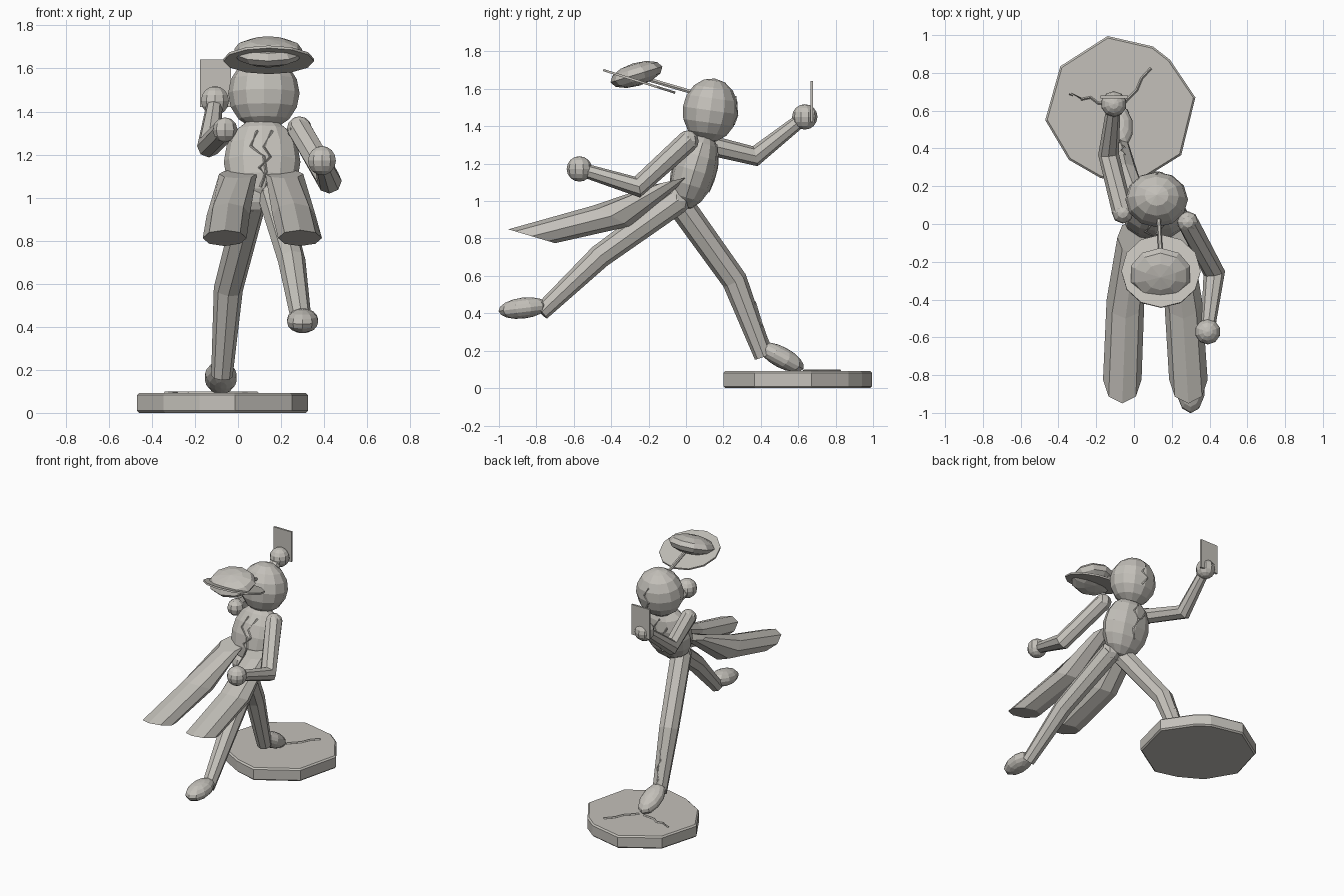
import bpy, bmesh
from math import cos, sin, pi, radians
from mathutils import Vector, Matrix

cube = bpy.data.objects.get("Cube")
if cube:
    bpy.data.objects.remove(cube)

stone = bpy.data.materials.new("warm_grey")
stone.use_nodes = True
stone.diffuse_color = (0.55, 0.53, 0.49, 1)
stone.node_tree.nodes["Principled BSDF"].inputs["Base Color"].default_value = stone.diffuse_color


def finish(name, bm):
    bmesh.ops.recalc_face_normals(bm, faces=bm.faces)
    mesh = bpy.data.meshes.new(name)
    bm.to_mesh(mesh)
    bm.free()
    mesh.materials.append(stone)
    obj = bpy.data.objects.new(name, mesh)
    bpy.context.collection.objects.link(obj)
    return obj


def ellipsoid(name, center, radii, tilt=0, segs=12, rings=8):
    """Faceted ball, tilted about x."""
    bm = bmesh.new()
    bmesh.ops.create_uvsphere(bm, u_segments=segs, v_segments=rings, radius=1)
    bm.transform(Matrix.Translation(center) @ Matrix.Rotation(radians(tilt), 4, 'X')
                 @ Matrix.Diagonal((*radii, 1)))
    return finish(name, bm)


def loft(name, rings):
    """Skin consecutive rings and cap both ends."""
    bm = bmesh.new()
    loops = [[bm.verts.new(p) for p in ring] for ring in rings]
    n = len(loops[0])
    for a, b in zip(loops, loops[1:]):
        for i in range(n):
            j = (i + 1) % n
            bm.faces.new((a[i], a[j], b[j], b[i]))
    bm.faces.new(loops[0])
    bm.faces.new(loops[-1])
    return finish(name, bm)


def tube(name, path, radii, sides=8):
    """Tapered faceted tube with mitred bends."""
    pts = [Vector(p) for p in path]
    rings = []
    for i, p in enumerate(pts):
        d = (pts[min(i + 1, len(pts) - 1)] - pts[max(i - 1, 0)]).normalized()
        ref = Vector((0, 0, 1)) if abs(d.x) > 0.9 else Vector((1, 0, 0))
        u = (ref - d * ref.dot(d)).normalized()
        v = d.cross(u)
        rings.append([p + radii[i] * (u * cos(2 * pi * k / sides) + v * sin(2 * pi * k / sides))
                      for k in range(sides)])
    return loft(name, rings)


def crack(name, surface, side, points):
    """Thin raised vein laid over a surface, seen from -y or +y."""
    path = []
    for x, z in points:
        hit, where, normal, _ = surface.ray_cast(Vector((x, 3 * side, z)), Vector((0, -side, 0)))
        if hit:
            path.append(where)
    if len(path) > 1:
        tube(name, path, [0.007] * len(path), 4)


# Base slab with an irregular outline
outline = [(-.14, .995), (-.39, .835), (-.47, .55), (-.345, .34), (-.18, .245),
           (-.015, .2), (.25, .365), (.325, .67), (.19, .87), (.1, .94)]
bm = bmesh.new()
bottom = bm.faces.new([bm.verts.new((x, y, 0)) for x, y in outline])
top = bmesh.ops.extrude_face_region(bm, geom=[bottom])["geom"]
bmesh.ops.translate(bm, vec=(0, 0, 0.092), verts=[v for v in top if isinstance(v, bmesh.types.BMVert)])
rim = [e for e in bm.edges if abs(e.verts[0].co.z - e.verts[1].co.z) < 0.01]
bmesh.ops.bevel(bm, geom=rim, offset=0.01, segments=1, affect='EDGES')
finish("base", bm)
for i, line in enumerate((
        [(-.34, .69), (-.28, .66), (-.23, .67), (-.19, .64), (-.1, .63)],
        [(.09, .825), (.04, .77), (.015, .71), (-.03, .665), (-.06, .63)])):
    tube(f"base_crack_{i}", [(x, y, 0.093) for x, y in line], [0.007] * 5, 4)

# Head and torso
head = ellipsoid("head", (.12, .13, 1.485), (.166, .148, .172), -8)
torso = ellipsoid("torso", (.112, .045, 1.165), (.178, .118, .215), -17)

# Hat flying behind, held by a cord
ellipsoid("hat_crown", (.14, -.265, 1.677), (.165, .145, .062), 17, 10, 6)
bm = bmesh.new()
bmesh.ops.create_cone(bm, cap_ends=True, segments=12, radius1=.21, radius2=.21, depth=.012)
bm.transform(Matrix.Translation((.143, -.25, 1.64)) @ Matrix.Rotation(radians(-17.5), 4, 'X')
             @ Matrix.Diagonal((1, .96, 1, 1)))
finish("hat_brim", bm)
tube("hat_cord", [(.143, -.2, 1.65), (.13, .04, 1.58)], [.012, .012], 6)

# Arms: shoulder, elbow, hand
arms = {
    "right": ([(-.06, .06, 1.315), (-.135, .37, 1.24), (-.107, .635, 1.45)], (.055, .055, .036)),
    "left": ([(.285, .01, 1.32), (.425, -.26, 1.075), (.39, -.57, 1.172)], (.058, .058, .036)),
}
for side, (path, radii) in arms.items():
    tube(side + "_arm", path, radii)
    ellipsoid(side + "_shoulder", path[0], (.058,) * 3, 0, 8, 6)
    ellipsoid(side + "_hand", path[2], (.068,) * 3, 0, 10, 8)

# Card held up in the raised hand
bm = bmesh.new()
bmesh.ops.create_cube(bm, size=1)
bm.transform(Matrix.Translation((-.105, .672, 1.532)) @ Matrix.Diagonal((.145, .014, .22, 1)))
finish("card", bm)

# Legs: hip, knee, ankle, then the foot
legs = {
    "right": ([(.06, -.03, .98), (-.045, .26, .575), (-.075, .415, .17)], (.072, .068, .05),
              (-.08, .51, .165), -28),
    "left": ([(.165, -.05, 1.0), (.25, -.46, .705), (.298, -.775, .405)], (.072, .064, .046),
             (.3, -.87, .428), 7),
}
for side, (path, radii, foot, tilt) in legs.items():
    leg = tube(side + "_leg", path, radii)
    ellipsoid(side + "_hip", path[0], (.072,) * 3, 0, 8, 6)
    ellipsoid(side + "_foot", foot, (.076, .133, .056), tilt, 10, 8)
    if side == "right":
        shin = leg

# Coat tails: near-level octagonal rings swept backwards
for side, xs in (("right", (.0, -.045, -.062)), ("left", (.215, .26, .288))):
    rings = []
    for x, (y, z), (dy, dz), w in zip(xs, ((-.07, 1.11), (-.4, .92), (-.825, .812)),
                                      ((.09, .02), (.1, -.055), (.125, -.037)),
                                      (.088, .1, .102)):
        rings.append([(x + w * cos(k * pi / 4), y + dy * sin(k * pi / 4), z + dz * sin(k * pi / 4))
                      for k in range(8)])
    loft(side + "_coat_tail", rings)

# Cracks over the body
bpy.context.view_layer.update()
crack("back_crack", torso, -1, [(.158, 1.31), (.12, 1.235), (.15, 1.19), (.1, 1.14), (.14, 1.085), (.11, 1.01)])
crack("back_crack_branch", torso, -1, [(.09, 1.31), (.06, 1.24), (.12, 1.19), (.13, 1.12), (.105, 1.05)])
crack("chest_crack", torso, 1, [(.1, 1.3), (.14, 1.24), (.1, 1.18), (.13, 1.11), (.1, 1.05)])
crack("chest_crack_branch", torso, 1, [(.04, 1.25), (.07, 1.2), (.1, 1.18)])
crack("face_crack", head, 1, [(.12, 1.56), (.15, 1.5), (.11, 1.46), (.14, 1.41)])
crack("shin_crack", shin, 1, [(-.05, .46), (-.07, .4), (-.05, .34), (-.08, .28), (-.07, .22)])
